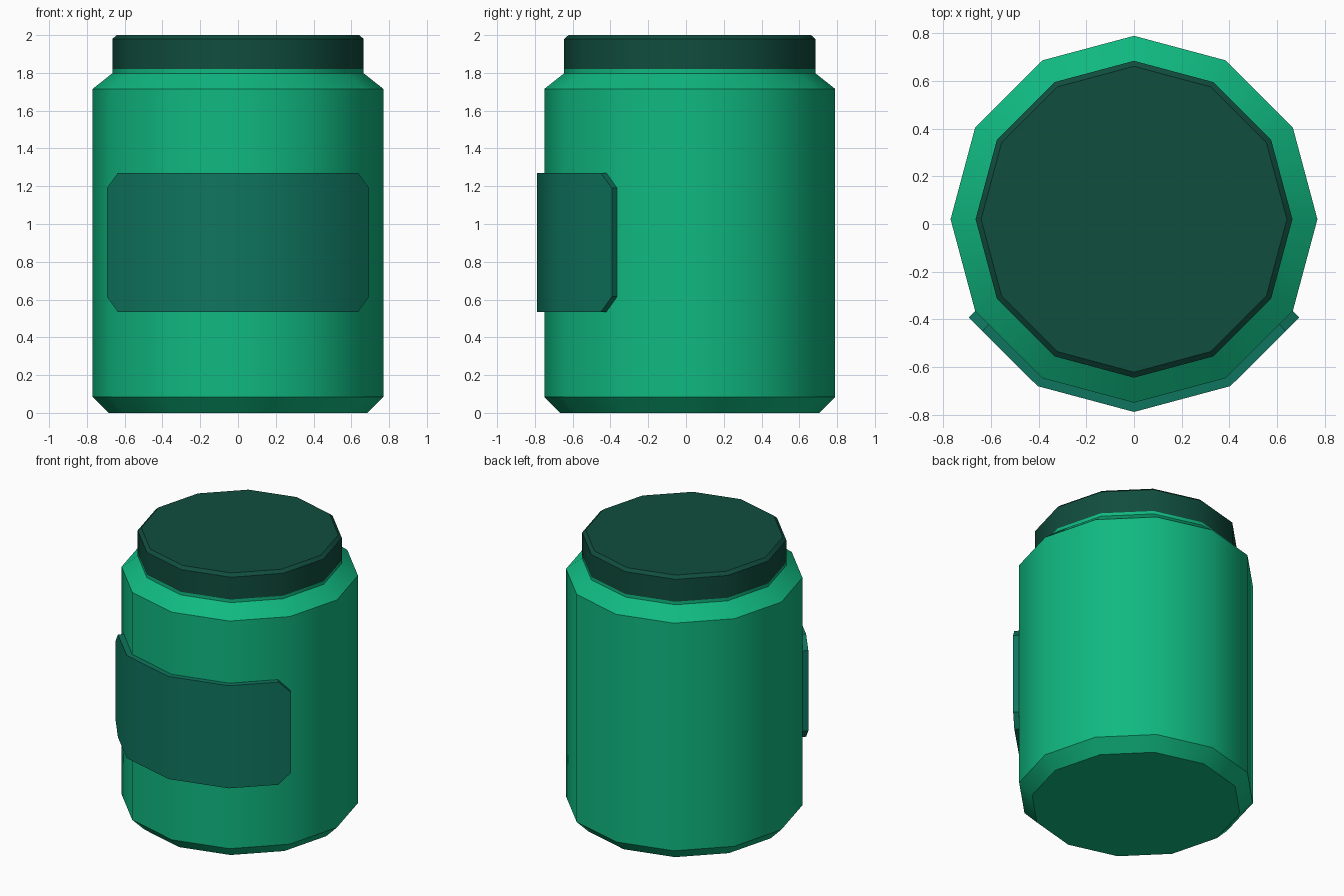
import bpy, bmesh, math

if "Cube" in bpy.data.objects:
    bpy.data.objects.remove(bpy.data.objects["Cube"])

CY = 0.02      # jar axis offset in y
SIDES = 12
R = 0.77


def material(name, rgb):
    lin = [((c / 255 + 0.055) / 1.055) ** 2.4 for c in rgb]
    m = bpy.data.materials.new(name)
    m.diffuse_color = (*lin, 1)
    m.use_nodes = True
    m.node_tree.nodes["Principled BSDF"].inputs["Base Color"].default_value = m.diffuse_color
    return m


def finish(bm, name, mat):
    bmesh.ops.recalc_face_normals(bm, faces=bm.faces)
    me = bpy.data.meshes.new(name)
    bm.to_mesh(me)
    bm.free()
    ob = bpy.data.objects.new(name, me)
    bpy.context.collection.objects.link(ob)
    me.materials.append(mat)
    bpy.ops.object.select_all(action='DESELECT')
    ob.select_set(True)
    bpy.context.view_layer.objects.active = ob
    bpy.ops.object.shade_smooth_by_angle(angle=math.radians(35))
    return ob


def lathe(name, profile, mat):
    """Twelve-sided closed solid from (radius, z) pairs."""
    bm = bmesh.new()
    rings = [[bm.verts.new((r * math.cos(math.tau * i / SIDES),
                            CY + r * math.sin(math.tau * i / SIDES), z))
              for i in range(SIDES)] for r, z in profile]
    for a, b in zip(rings, rings[1:]):
        for i in range(SIDES):
            j = (i + 1) % SIDES
            bm.faces.new((a[i], a[j], b[j], b[i]))
    bm.faces.new(rings[0])
    bm.faces.new(rings[-1])
    return finish(bm, name, mat)


green = material("emerald green", (16, 185, 129))
dark = material("dark green", (16, 77, 61))
teal = material("label green", (15, 117, 94))

# jar body with bottom bevel, shoulder and short neck
lathe("jar_body", [(0.685, 0), (R, 0.085), (R, 1.715), (0.665, 1.798), (0.665, 1.82)], green)

# lid with bevelled top edge
lathe("lid", [(0.665, 1.82), (0.665, 1.98), (0.642, 2.0)], dark)


# wrapped label plate with clipped corners
def on_axis(r, deg):
    a = math.radians(deg)
    return (r * math.sin(a), CY - r * math.cos(a))


T = 0.039
inner = [on_axis(R, d) for d in (0, 30, 60)]
outer = [on_axis(R + T, 0), on_axis(R + T, 30),
         (inner[2][0] + T * math.sin(math.pi / 4), inner[2][1] - T * math.cos(math.pi / 4))]
for pts in (inner, outer):     # extra column where the corner clip starts
    p, q = pts[1], pts[2]
    pts.insert(2, tuple(p[k] + 0.8 * (q[k] - p[k]) for k in (0, 1)))
    pts[:] = [(-x, y) for x, y in reversed(pts[1:])] + pts
heights = [(0.615, 1.19)] + [(0.535, 1.27)] * 5 + [(0.615, 1.19)]

bm = bmesh.new()
cols = []
for i, (lo, hi) in enumerate(heights):
    cols.append([bm.verts.new((*p, z)) for p, z in
                 ((inner[i], lo), (outer[i], lo), (outer[i], hi), (inner[i], hi))])
for a, b in zip(cols, cols[1:]):
    for k in range(4):
        m = (k + 1) % 4
        bm.faces.new((a[k], a[m], b[m], b[k]))
bm.faces.new(cols[0])
bm.faces.new(cols[-1])
finish(bm, "label", teal)
